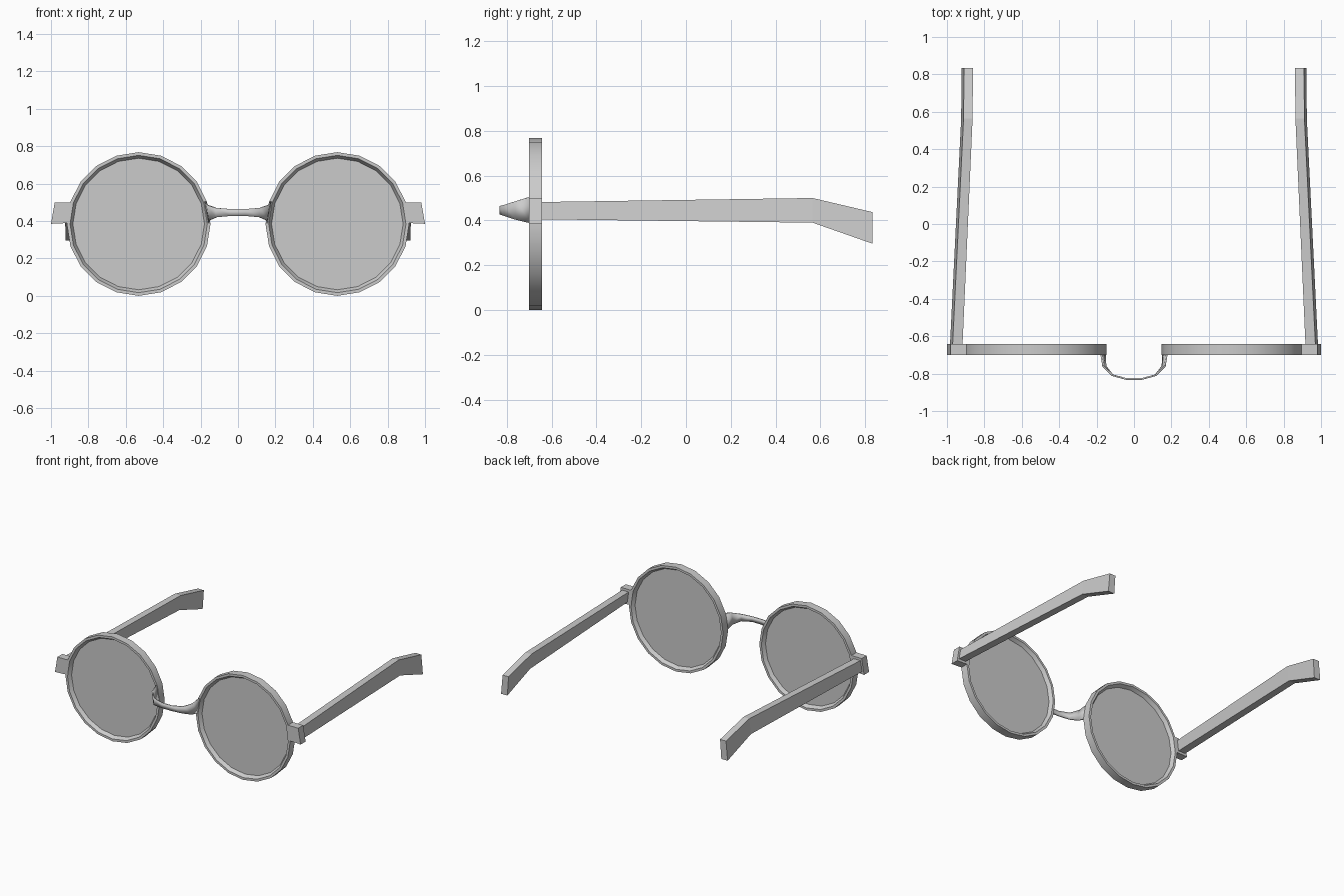
import bpy
import bmesh
from math import sin, cos, pi

if "Cube" in bpy.data.objects:
    bpy.data.objects.remove(bpy.data.objects["Cube"])

CX, CZ, SIDES = 0.531, 0.384, 20
Y0, Y1 = -0.70, -0.642          # front and back of the frame
YM = (Y0 + Y1) / 2


def make(name, verts, faces, mirror=True, smooth=False):
    mesh = bpy.data.meshes.new(name)
    mesh.from_pydata(verts, [], faces)
    bm = bmesh.new()
    bm.from_mesh(mesh)
    bmesh.ops.recalc_face_normals(bm, faces=bm.faces)
    bm.to_mesh(mesh)
    bm.free()
    obj = bpy.data.objects.new(name, mesh)
    bpy.context.collection.objects.link(obj)
    if mirror:
        obj.modifiers.new("mirror", 'MIRROR').use_mirror_merge = False
    if smooth:
        bpy.ops.object.select_all(action='DESELECT')
        obj.select_set(True)
        bpy.context.view_layer.objects.active = obj
        bpy.ops.object.shade_smooth_by_angle(angle=pi / 6)
    return obj


def circle(r, y):
    return [(CX + r * sin(2 * pi * i / SIDES), y, CZ + r * cos(2 * pi * i / SIDES))
            for i in range(SIDES)]


def loft(rings, closed=False):
    # skin equal-sized loops; cap the ends unless the chain is closed
    n, m = len(rings[0]), len(rings)
    verts = [v for r in rings for v in r]
    faces = [(a * n + i, a * n + (i + 1) % n, (a + 1) % m * n + (i + 1) % n, (a + 1) % m * n + i)
             for a in range(m if closed else m - 1) for i in range(n)]
    if not closed:
        faces += [tuple(range(n)), tuple(range((m - 1) * n, m * n))]
    return verts, faces


# Lens rims: square outside, V-shaped inside
profile = [(0.384, Y0), (0.384, Y1), (0.367, Y1), (0.350, YM), (0.367, Y0)]
make("rims", *loft([circle(r, y) for r, y in profile], True), smooth=True)

# Lenses: thin discs seated in the rims
make("lenses", *loft([circle(0.354, YM - 0.003), circle(0.354, YM + 0.003)]))

# End pieces joining rims to temples
make("end_pieces", *loft([[(0.895, y, 0.39), (1.0, y, 0.385), (0.98, y, 0.50), (0.89, y, 0.50)]
                          for y in (Y0, Y1)]))

# Temples: y, inner x, outer x at top, outer x at bottom, z bottom, z top
stations = [(-0.65, 0.917, 0.970, 0.984, 0.405, 0.482),
            (0.565, 0.863, 0.911, 0.924, 0.390, 0.500),
            (0.833, 0.861, 0.909, 0.922, 0.296, 0.437)]
make("temples", *loft([[(xi + 0.01, y, zb), (xb, y, zb), (xt, y, zt), (xi, y, zt)]
                       for y, xi, xt, xb, zb, zt in stations]))

# Bridge: a curved ribbon; x top, x bottom, y, z top, z bottom
half = [(0.176, 0.155, -0.69, 0.507, 0.387),
        (0.165, 0.152, -0.76, 0.486, 0.404),
        (0.118, 0.115, -0.808, 0.470, 0.420),
        (0.04, 0.04, -0.829, 0.464, 0.427)]
sections = [(-a, -b, y, t, u) for a, b, y, t, u in half] + half[::-1]
verts = [p for a, b, y, t, u in sections for p in ((a, y, t), (b, y, u))]
faces = [(2 * i, 2 * i + 1, 2 * i + 3, 2 * i + 2) for i in range(len(sections) - 1)]
bridge = make("bridge", verts, faces, mirror=False, smooth=True)
solid = bridge.modifiers.new("thickness", 'SOLIDIFY')
solid.thickness = 0.009
solid.offset = 0
